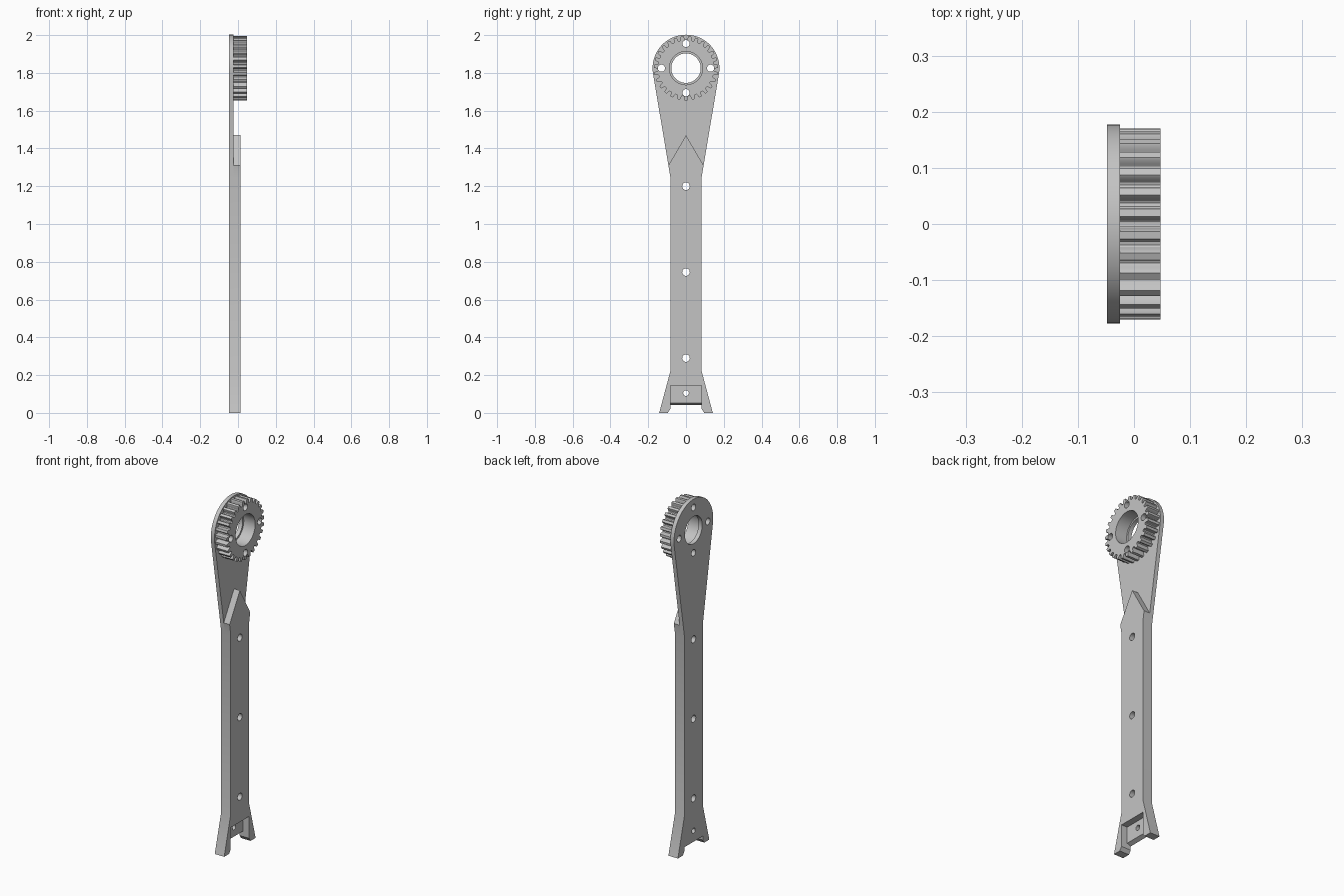
import bpy, bmesh, math
from mathutils import Vector, Matrix

cube = bpy.data.objects.get("Cube")
if cube:
    bpy.data.objects.remove(cube)

grey = bpy.data.materials.new("plain grey")
grey.use_nodes = True
COLOUR = (0.55, 0.55, 0.55, 1)
grey.diffuse_color = COLOUR
grey.node_tree.nodes["Principled BSDF"].inputs["Base Color"].default_value = COLOUR

BACK, SEAM, ARM_FRONT, GEAR_FRONT = -0.048, -0.025, 0.012, 0.047
HUB_Z, HUB_R = 1.825, 0.177


def extrude(name, outline, x0, x1):
    """Solid from a (y, z) outline, running from x0 to x1."""
    bm = bmesh.new()
    face = bm.faces.new([bm.verts.new((x0, y, z)) for y, z in outline])
    grown = bmesh.ops.extrude_face_region(bm, geom=[face])["geom"]
    moved = [v for v in grown if isinstance(v, bmesh.types.BMVert)]
    bmesh.ops.translate(bm, verts=moved, vec=Vector((x1 - x0, 0, 0)))
    bmesh.ops.recalc_face_normals(bm, faces=bm.faces)
    mesh = bpy.data.meshes.new(name)
    bm.to_mesh(mesh)
    bm.free()
    mesh.materials.append(grey)
    obj = bpy.data.objects.new(name, mesh)
    bpy.context.collection.objects.link(obj)
    return obj


def mirrored(half):
    """Close a right-hand outline with its mirror image, skipping centre points."""
    return half + [(-y, z) for y, z in reversed(half) if abs(y) > 1e-6]


def drill(obj, holes):
    """Cut round holes (y, z, radius) right through along x."""
    bm = bmesh.new()
    for y, z, r in holes:
        place = Matrix.Translation((0, y, z)) @ Matrix.Rotation(math.pi / 2, 4, "Y")
        bmesh.ops.create_cone(bm, cap_ends=True, segments=64 if r > 0.05 else 24,
                              radius1=r, radius2=r, depth=0.4, matrix=place)
    mesh = bpy.data.meshes.new("hole_cutter")
    bm.to_mesh(mesh)
    bm.free()
    mesh.materials.append(grey)
    cutter = bpy.data.objects.new("hole_cutter", mesh)
    bpy.context.collection.objects.link(cutter)
    cutter.hide_render = True
    mod = obj.modifiers.new("holes", "BOOLEAN")
    mod.operation, mod.solver, mod.object = "DIFFERENCE", "EXACT", cutter
    bpy.ops.object.select_all(action="DESELECT")
    bpy.context.view_layer.objects.active = obj
    obj.select_set(True)
    bpy.ops.object.modifier_apply(modifier=mod.name)
    bpy.data.objects.remove(cutter)
    bpy.ops.object.shade_smooth_by_angle(angle=math.radians(25))


# Hole patterns
hub_holes = [(0.13 * math.cos(a), HUB_Z + 0.13 * math.sin(a), 0.019)
             for a in (i * math.pi / 2 for i in range(4))]
arm_holes = [(0, z, 0.02) for z in (0.29, 0.745, 1.2)]
web_hole = [(0, 0.105, 0.015)]

# Back plate: foot, straight shank, then tangents running into the round hub
foot = [(0.083, 0.02), (0.097, 0), (0.142, 0), (0.083, 0.22)]
start = math.radians(-9.5)
arc = [start + (math.pi / 2 - start) * i / 24 for i in range(25)]
hub = [(HUB_R * math.cos(a), HUB_Z + HUB_R * math.sin(a)) for a in arc]
plate = extrude("back_plate", mirrored([(0.083, 0.042)] + foot + [(0.083, 1.25)] + hub),
                BACK, SEAM)
# Slope the lower edge of the web between the feet
for v in plate.data.vertices:
    if abs(v.co.z - 0.042) < 1e-4 and v.co.x > BACK + 0.01:
        v.co.z = 0.052
drill(plate, hub_holes + arm_holes + web_hole + [(0, HUB_Z, 0.078)])

# Thick arm in front of the plate, with a pointed top and a recess between the feet
arm = extrude("arm_rib", mirrored([(0.083, 0.145)] + foot
                                  + [(0.083, 1.25), (0.093, 1.31), (0, 1.47)]),
              SEAM, ARM_FRONT)
drill(arm, arm_holes)

# Toothed pulley: one groove profile repeated round the rim
TEETH = 27
groove = [(0.33, 0.17), (0.27, 0.166), (0.23, 0.158), (0.19, 0.151), (0.1, 0.148)]
pitch = [(-t, r) for t, r in groove] + [(t, r) for t, r in reversed(groove)]
rim = []
for i in range(TEETH):
    for t, r in pitch:
        a = 2 * math.pi * (i + t) / TEETH
        rim.append((r * math.sin(a), HUB_Z + r * math.cos(a)))
pulley = extrude("toothed_pulley", rim, SEAM, GEAR_FRONT)
drill(pulley, hub_holes + [(0, HUB_Z, 0.088)])
